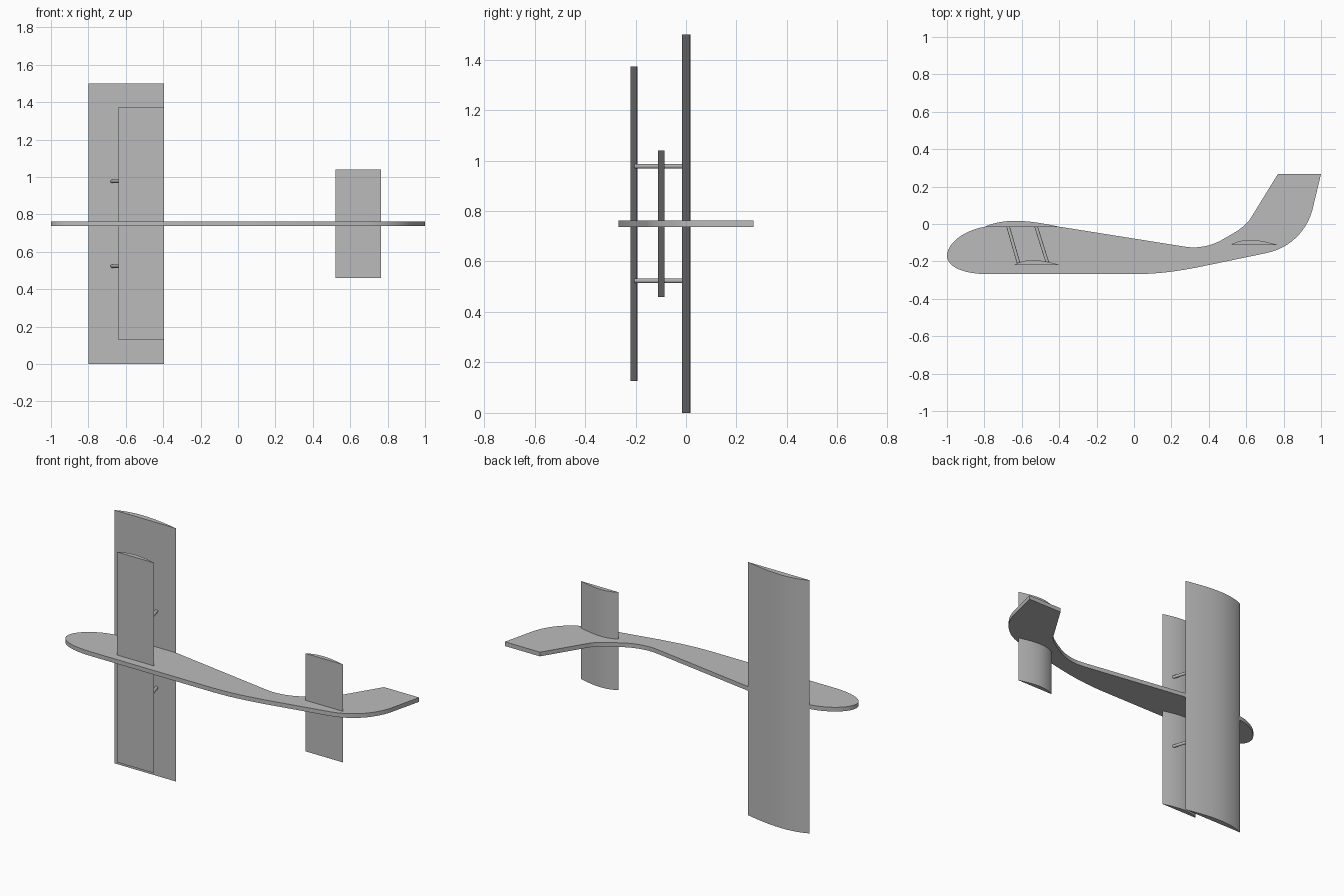
import bpy, bmesh
from mathutils import Vector
from mathutils.geometry import interpolate_bezier

cube = bpy.data.objects.get("Cube")
if cube:
    bpy.data.objects.remove(cube, do_unlink=True)

MID = 0.75  # height of the symmetry plane

grey = bpy.data.materials.new("plain grey")
grey.use_nodes = True
grey.diffuse_color = (0.5, 0.5, 0.5, 1)
grey.node_tree.nodes["Principled BSDF"].inputs["Base Color"].default_value = (0.5, 0.5, 0.5, 1)


def finish(name, bm):
    bmesh.ops.recalc_face_normals(bm, faces=bm.faces)
    mesh = bpy.data.meshes.new(name)
    bm.to_mesh(mesh)
    bm.free()
    mesh.materials.append(grey)
    obj = bpy.data.objects.new(name, mesh)
    bpy.context.collection.objects.link(obj)
    bpy.ops.object.select_all(action="DESELECT")
    obj.select_set(True)
    bpy.context.view_layer.objects.active = obj
    bpy.ops.object.shade_smooth_by_angle(angle=0.5)
    return obj


def outline(start, segments, steps=14):
    """Trace a path: one point is a line, three points are a cubic curve."""
    pts = [Vector(start)]
    for seg in segments:
        if len(seg) == 1:
            pts.append(Vector(seg[0]))
        else:
            a, b, c = (Vector(p) for p in seg)
            pts += interpolate_bezier(pts[-1], a, b, c, steps)[1:]
    if (pts[0] - pts[-1]).length < 1e-5:
        pts.pop()
    return pts


def extrude_profile(name, pts, half):
    """Extrude a flat outline evenly to both sides of the symmetry plane."""
    bm = bmesh.new()
    face = bm.faces.new([bm.verts.new((p[0], p[1], MID - half)) for p in pts])
    new = bmesh.ops.extrude_face_region(bm, geom=[face])["geom"]
    verts = [g for g in new if isinstance(g, bmesh.types.BMVert)]
    bmesh.ops.translate(bm, verts=verts, vec=(0, 0, 2 * half))
    return finish(name, bm)


def wing(name, lead, trail, base, thick, half):
    """Flat-bottomed, arched wing section."""
    chord = trail - lead

    def at(u, v):
        return (lead + u * chord, base + v * thick)

    pts = outline(at(0, 0), [
        [at(0.03, 0.3), at(0.2, 1), at(0.4, 1)],
        [at(0.6, 1), at(0.82, 0.5), at(1, 0)],
    ])
    return extrude_profile(name, pts, half)


# Flat fuselage with swept fin
fuselage = outline((-1, -0.17), [
    [(-1, -0.10), (-0.90, -0.03), (-0.797, -0.015)],
    [(-0.395, -0.015)],
    [(0.27, -0.121)],
    [(0.34, -0.133), (0.42, -0.118), (0.487, -0.075)],
    [(0.56, -0.035), (0.60, -0.005), (0.62, 0.025)],
    [(0.77, 0.268)],
    [(1, 0.268)],
    [(0.955, 0.08)],
    [(0.93, -0.02), (0.85, -0.125), (0.71, -0.155)],
    [(0.353, -0.229)],
    [(0.23, -0.254), (0.12, -0.268), (0, -0.268)],
    [(-0.78, -0.268)],
    [(-0.93, -0.268), (-1, -0.22), (-1, -0.17)],
])
extrude_profile("fuselage", fuselage, 0.0125)

# Wings and tailplane
wing("upper_wing", -0.798, -0.395, -0.016, 0.033, 0.75)
wing("lower_wing", -0.64, -0.395, -0.22, 0.027, 0.623)
wing("tailplane", 0.52, 0.765, -0.111, 0.026, 0.29)

# Slanted struts between the wings
for side, sign in (("left", 1), ("right", -1)):
    for place, x_top, x_low in (("front", -0.674, -0.618), ("rear", -0.524, -0.463)):
        top = Vector((x_top, -0.012, MID + sign * 0.227))
        low = Vector((x_low, -0.206, MID + sign * 0.227))
        bm = bmesh.new()
        bmesh.ops.create_cone(bm, cap_ends=True, segments=20, radius1=0.009,
                              radius2=0.009, depth=(top - low).length)
        turn = (top - low).to_track_quat("Z", "Y").to_matrix()
        bmesh.ops.rotate(bm, verts=bm.verts, matrix=turn)
        bmesh.ops.translate(bm, verts=bm.verts, vec=(top + low) / 2)
        finish(f"{place}_strut_{side}", bm)
